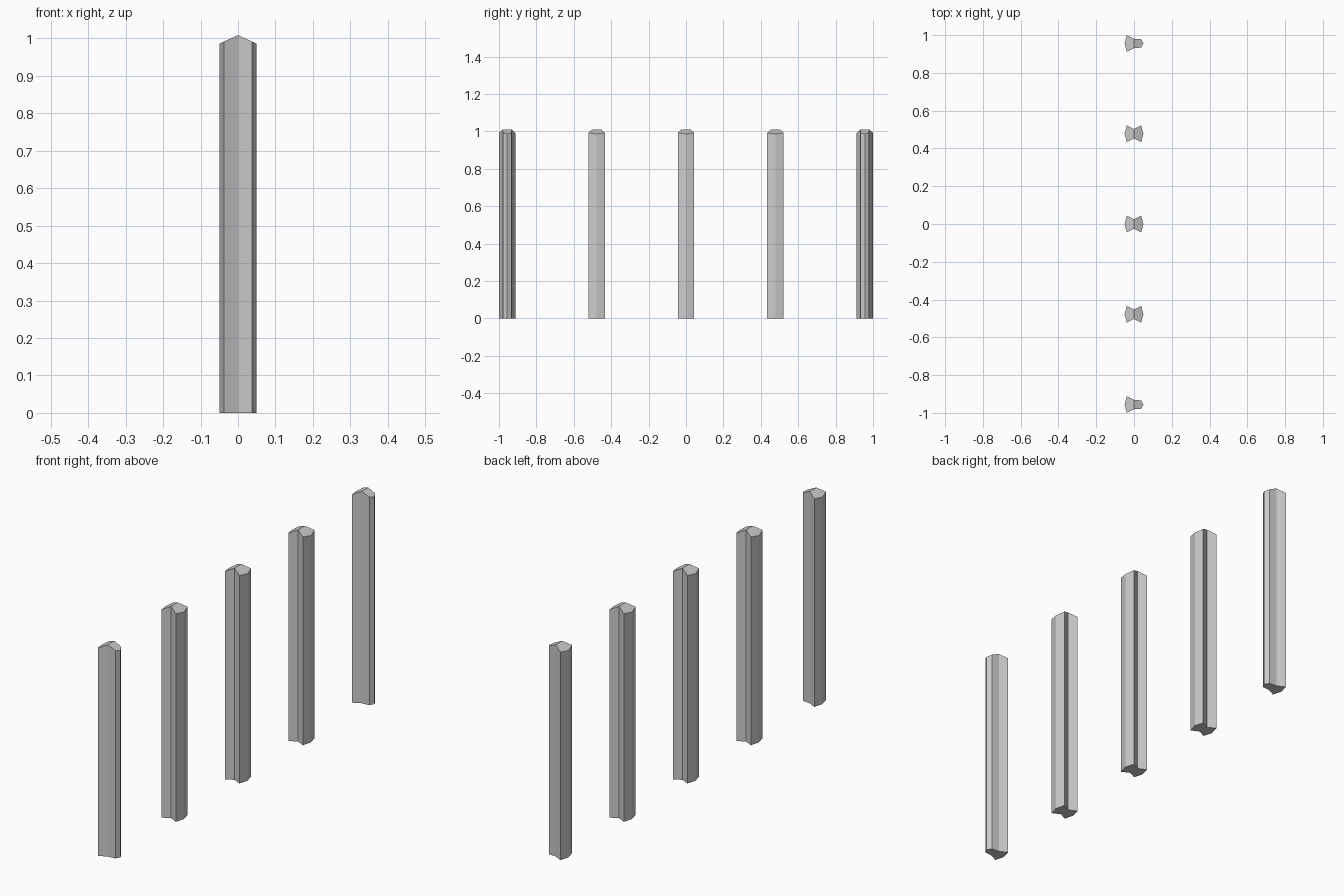
import bpy
import bmesh

if "Cube" in bpy.data.objects:
    bpy.data.objects.remove(bpy.data.objects["Cube"])

HALF = 0.044      # half width of a full post
EAVE, RIDGE = 0.986, 1.009


def roof(x):
    return RIDGE - (RIDGE - EAVE) * abs(x) / 0.05


def make_post(name, y0, right_half):
    # Waisted cross-section, pointed at both x ends
    profile = [(-0.05, 0), (-0.038, -HALF), (0, -0.025), (0.038, -right_half),
               (0.05, 0), (0.038, right_half), (0, 0.025), (-0.038, HALF)]
    bm = bmesh.new()
    low = [bm.verts.new((x, y, 0)) for x, y in profile]
    top = [bm.verts.new((x, y, roof(x))) for x, y in profile]
    n = len(profile)
    for i in range(n):
        j = (i + 1) % n
        bm.faces.new((low[i], low[j], top[j], top[i]))
    # Bottom and the two roof slopes, split at the waist
    for ids in ((0, 1, 2, 6, 7), (2, 3, 4, 5, 6)):
        bm.faces.new([top[i] for i in ids])
        bm.faces.new([low[i] for i in reversed(ids)])
    bmesh.ops.recalc_face_normals(bm, faces=bm.faces)
    mesh = bpy.data.meshes.new(name)
    bm.to_mesh(mesh)
    bm.free()
    obj = bpy.data.objects.new(name, mesh)
    obj.location.y = y0
    bpy.context.collection.objects.link(obj)


# Row of five fence posts; the end ones are slimmer on the +x side
for k in range(-2, 3):
    is_end = abs(k) == 2
    make_post(f"{'end' if is_end else 'middle'}_post_{k + 3}", k * 0.478,
              0.022 if is_end else HALF)
